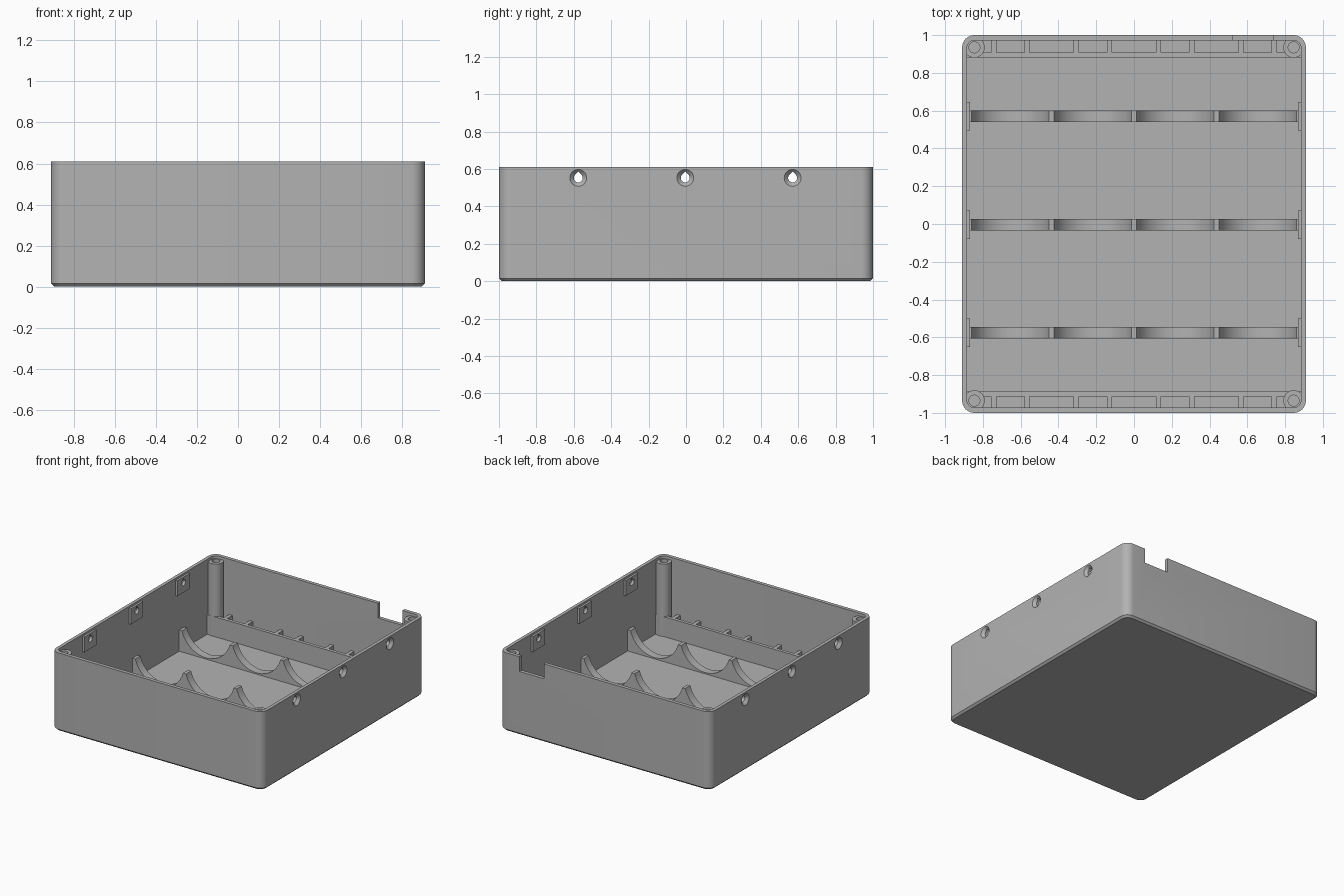
import bpy, bmesh, math
from mathutils import Matrix

cube = bpy.data.objects.get("Cube")
if cube:
    bpy.data.objects.remove(cube, do_unlink=True)

grey = bpy.data.materials.new("light grey plastic")
grey.use_nodes = True
colour = (0.45, 0.45, 0.45, 1)
grey.diffuse_color = colour
grey.node_tree.nodes["Principled BSDF"].inputs["Base Color"].default_value = colour

HX, HY, TOP, FLOOR, CORNER = 0.91, 1.0, 0.61, 0.025, 0.065
IX, IY = 0.884, 0.972
CELLS = (-0.655, -0.218, 0.218, 0.655)
ROWS = (-0.576, -0.004, 0.57)


def finish(name, bm, smooth=False):
    bmesh.ops.recalc_face_normals(bm, faces=bm.faces)
    mesh = bpy.data.meshes.new(name)
    bm.to_mesh(mesh)
    bm.free()
    mesh.materials.append(grey)
    obj = bpy.data.objects.new(name, mesh)
    bpy.context.collection.objects.link(obj)
    if smooth:
        bpy.ops.object.select_all(action="DESELECT")
        obj.select_set(True)
        bpy.context.view_layer.objects.active = obj
        bpy.ops.object.shade_smooth_by_angle(angle=math.radians(30))
    return obj


def loft(bm, rings):
    """Join closed rings of points into a capped skin."""
    loops = [[bm.verts.new(p) for p in ring] for ring in rings]
    n = len(loops[0])
    for a, b in zip(loops, loops[1:]):
        for i in range(n):
            j = (i + 1) % n
            bm.faces.new((a[i], a[j], b[j], b[i]))
    bm.faces.new(loops[0])
    bm.faces.new(loops[-1])


def rounded(hx, hy, r, z, steps=8):
    pts = []
    for k, (sx, sy) in enumerate(((1, 1), (-1, 1), (-1, -1), (1, -1))):
        for s in range(steps + 1):
            a = math.pi / 2 * (k + s / steps)
            pts.append((sx * (hx - r) + r * math.cos(a),
                        sy * (hy - r) + r * math.sin(a), z))
    return pts


def circle(r, z, n=32):
    return [(r * math.cos(math.tau * i / n), r * math.sin(math.tau * i / n), z)
            for i in range(n)]


def box(bm, x0, x1, y0, y1, z0, z1):
    m = Matrix.Translation(((x0 + x1) / 2, (y0 + y1) / 2, (z0 + z1) / 2))
    bmesh.ops.create_cube(bm, size=1, matrix=m @ Matrix.Diagonal((x1 - x0, y1 - y0, z1 - z0, 1)))


def cut(obj, cutter):
    mod = obj.modifiers.new("cut", "BOOLEAN")
    mod.operation, mod.solver, mod.object = "DIFFERENCE", "EXACT", cutter
    bpy.context.view_layer.objects.active = obj
    bpy.ops.object.modifier_apply(modifier=mod.name)


# Open tray with a chamfered underside
bm = bmesh.new()
c = 0.015
loft(bm, [rounded(HX - c, HY - c, CORNER - c, 0), rounded(HX, HY, CORNER, c),
          rounded(HX, HY, CORNER, TOP), rounded(IX, IY, 0.04, TOP),
          rounded(IX, IY, 0.04, FLOOR)])
tray = finish("tray", bm)

# Cable notch in the back wall
bm = bmesh.new()
box(bm, 0.525, 0.735, 0.95, 1.05, TOP - 0.115, TOP + 0.1)
cutters = [finish("notch_cutter", bm)]
cut(tray, cutters[0])

# Countersunk teardrop screw holes and inner pads along both sides
HOLE_Z, HOLE_R = 0.552, 0.024
for side in (-1, 1):
    for row, y in enumerate(ROWS):
        place = Matrix.Translation((side * HX, y, HOLE_Z)) @ Matrix.Rotation(side * math.pi / 2, 4, "Y")
        bm = bmesh.new()
        loft(bm, [circle(0.05, 0.005), circle(0.045, 0), circle(HOLE_R, -0.021)])
        bm.transform(place)
        sink = finish("sink_cutter", bm)
        bm = bmesh.new()
        arc = [(HOLE_R * math.cos(math.radians(a)), HOLE_R * math.sin(math.radians(a)))
               for a in range(135, 406, 15)] + [(0, HOLE_R * 1.414)]
        loft(bm, [[(side * x, y + u, HOLE_Z + v) for u, v in arc] for x in (0.8, 0.95)])
        drop = finish("teardrop_cutter", bm)
        bm = bmesh.new()
        x0, x1 = sorted((side * 0.868, side * (IX + 0.004)))
        box(bm, x0, x1, y - 0.075, y + 0.075, 0.475, 0.595)
        pad = finish(f"{'left' if side > 0 else 'right'}_screw_pad_{row + 1}", bm)
        cut(tray, sink)
        cut(tray, drop)
        cut(pad, drop)
        cutters += [sink, drop]
for cutter in cutters:
    bpy.data.objects.remove(cutter, do_unlink=True)

bpy.ops.object.select_all(action="DESELECT")
tray.select_set(True)
bpy.context.view_layer.objects.active = tray
bpy.ops.object.shade_smooth_by_angle(angle=math.radians(30))

# Corner screw posts with blind holes
for sx in (-1, 1):
    for sy in (-1, 1):
        bm = bmesh.new()
        loft(bm, [circle(0.055, FLOOR - 0.005), circle(0.055, 0.588),
                  circle(0.029, 0.588), circle(0.029, 0.25)])
        bm.transform(Matrix.Translation((sx * 0.845, sy * 0.935, 0)))
        finish(f"{'back' if sy > 0 else 'front'}_{'left' if sx > 0 else 'right'}_post", bm, True)

# Scalloped cell cradles
PEAK, HALF, RADIUS = 0.19, 0.205, 0.213
center_z = PEAK + math.sqrt(RADIUS ** 2 - HALF ** 2)
swing = math.asin(HALF / RADIUS)
outline = [(-IX - 0.004, FLOOR - 0.005), (-IX - 0.004, PEAK)]
for cx in CELLS:
    for i in range(25):
        a = swing * (i / 12 - 1)
        outline.append((cx + RADIUS * math.sin(a), center_z - RADIUS * math.cos(a)))
outline += [(IX + 0.004, PEAK), (IX + 0.004, FLOOR - 0.005)]
for row, y in enumerate(ROWS):
    bm = bmesh.new()
    loft(bm, [[(x, yy, z) for x, z in outline] for yy in (y - 0.031, y + 0.031)])
    finish(f"cell_cradle_{row + 1}", bm, True)

# Contact rails with ribs at both ends
RAIL_TOP = 0.18
for name, inner, outer in (("back", 0.882, 0.908), ("front", -0.888, -0.914)):
    bm = bmesh.new()
    y0, y1 = sorted((inner, outer))
    box(bm, -IX - 0.004, IX + 0.004, y0, y1, FLOOR - 0.005, RAIL_TOP)
    y0, y1 = sorted((outer, math.copysign(IY + 0.004, outer)))
    for cx in CELLS:
        for off in (-0.088, 0.088):
            box(bm, cx + off - 0.014, cx + off + 0.014, y0, y1, FLOOR - 0.005, RAIL_TOP)
    finish(f"{name}_contact_rail", bm)
